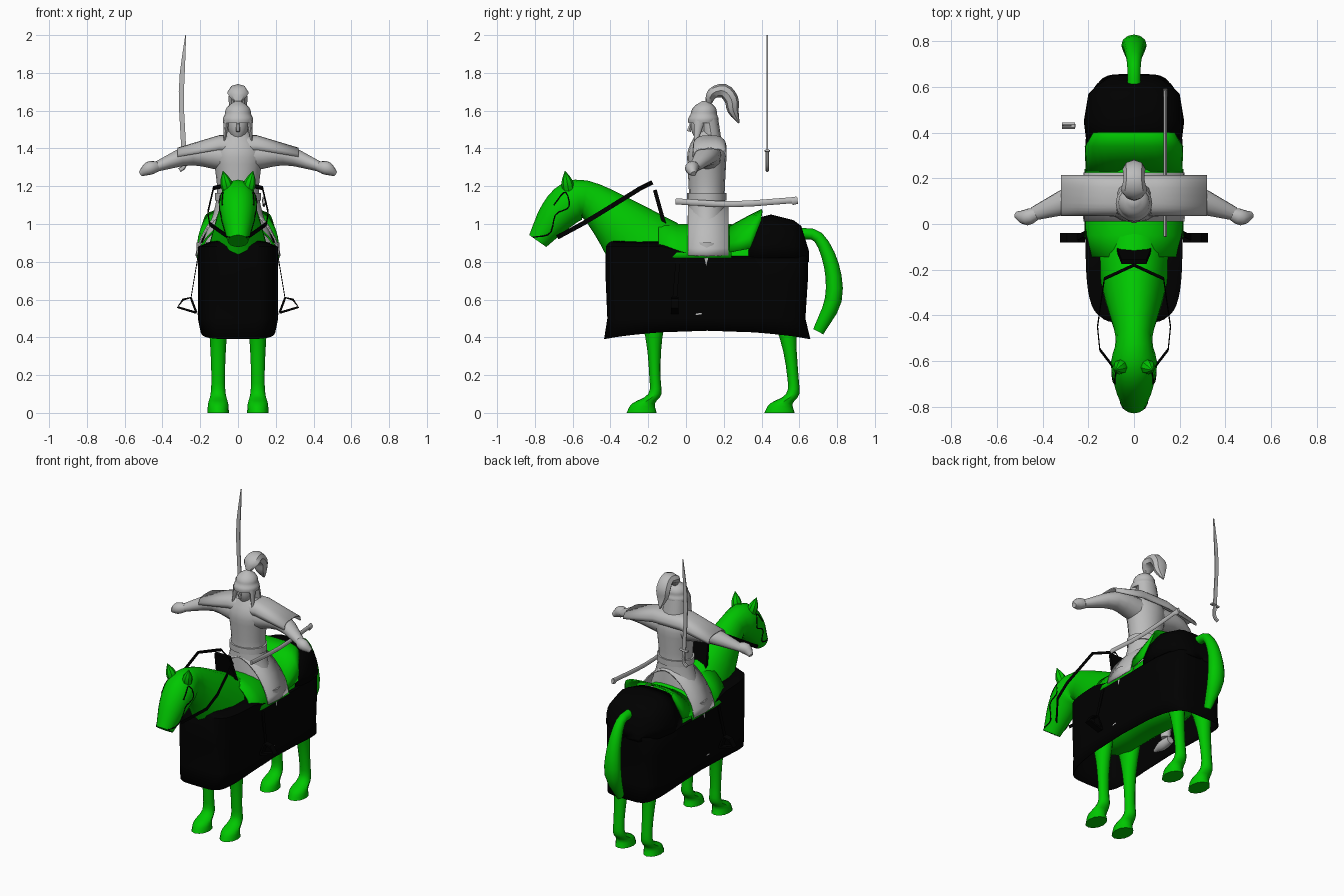
import bpy, bmesh
from math import sin, cos, pi, radians, copysign
from mathutils import Vector
from mathutils.bvhtree import BVHTree

cube = bpy.data.objects.get("Cube")
if cube:
    bpy.data.objects.remove(cube)


def material(name, colour):
    mat = bpy.data.materials.new(name)
    mat.use_nodes = True
    mat.diffuse_color = (*colour, 1)
    mat.node_tree.nodes["Principled BSDF"].inputs["Base Color"].default_value = mat.diffuse_color
    return mat


green = material("bright green", (0, .57, 0))
grey = material("light grey", (.5, .5, .5))
black = material("black", (0, 0, 0))
across_x, across_y, upright = Vector((1, 0, 0)), Vector((0, 1, 0)), Vector((0, 0, 1))
parts = []


def skin(name, mat, rings, closed=True, caps=True, thickness=0):
    """Bridge a list of point rings into one surface."""
    bm = bmesh.new()
    rows = [[bm.verts.new(point) for point in ring] for ring in rings]
    count = len(rows[0])
    for row, following in zip(rows, rows[1:]):
        for i in range(count if closed else count - 1):
            j = (i + 1) % count
            bm.faces.new((row[i], row[j], following[j], following[i]))
    if caps:
        bm.faces.new(rows[0])
        bm.faces.new(rows[-1])
    bmesh.ops.recalc_face_normals(bm, faces=bm.faces)
    mesh = bpy.data.meshes.new(name)
    bm.to_mesh(mesh)
    bm.free()
    mesh.materials.append(mat)
    part = bpy.data.objects.new(name, mesh)
    bpy.context.collection.objects.link(part)
    if thickness:
        part.modifiers.new("thickness", "SOLIDIFY").thickness = thickness
    parts.append(part)
    return part


def along(values, t):
    """Smooth curve through evenly spaced values, t from start to end."""
    last = len(values) - 1
    if last == 0:
        return values[0]
    i = min(int(t * last), last - 1)
    f = t * last - i
    a, b = values[i], values[i + 1]
    before = values[i - 1] if i > 0 else a * 2 - b
    after = values[i + 2] if i + 2 <= last else b * 2 - a
    slope_a, slope_b = (b - before) / 2, (after - a) / 2
    rise = b - a
    return a + slope_a * f + (rise * 3 - slope_a * 2 - slope_b) * f ** 2 + (slope_a + slope_b - rise * 2) * f ** 3


def sweep(name, mat, path, wide, deep=None, x=0, side=1, ref=across_x, level=False, sides=12, steps=0):
    """Sweep an oval, or a rectangle for four sides, along a path of (y, z) or (x, y, z)."""
    deep = deep or wide
    path = [Vector(p) if len(p) == 3 else Vector((x, *p)) for p in path]
    for point in path:
        point.x *= side
    steps = steps or 3 * max(len(path) - 1, len(wide) - 1)
    centres = [along(path, i / steps) for i in range(steps + 1)]
    turn, grow = (pi / 4, 2 ** .5) if sides == 4 else (0, 1)
    rings = []
    for i, centre in enumerate(centres):
        tangent = (centres[min(i + 1, steps)] - centres[max(i - 1, 0)]).normalized()
        tangent = upright if level else tangent
        u = (ref - tangent * ref.dot(tangent)).normalized()
        v = tangent.cross(u)
        w, d = grow * along(wide, i / steps), grow * along(deep, i / steps)
        angles = [turn + 2 * pi * k / sides for k in range(sides)]
        rings.append([centre + u * w * cos(a) + v * d * sin(a) for a in angles])
    return skin(name, mat, rings)


def arch(name, mat, stations, along_x=False, middle=0, segments=14, power=.65):
    """Arched cover, boxier for a low power; stations are position, half width, top, bottom."""
    rings = []
    for position, half, top, bottom in stations:
        ring = []
        for i in range(segments + 1):
            c, s = cos(pi * i / segments), abs(sin(pi * i / segments))
            offset = middle + half * copysign(abs(c) ** power, c)
            z = bottom + (top - bottom) * s ** (power + .1)
            ring.append((position, offset, z) if along_x else (offset, position, z))
        rings.append(ring)
    skin(name, mat, rings, closed=False, caps=False, thickness=.008)


# Horse body, neck with head, and tail
sweep("horse_body", green, [(.6, .78), (.4, .75), (.1, .74), (-.2, .75), (-.4, .78)],
      (.08, .19, .19, .17, .1), (.12, .25, .24, .24, .12), sides=16)
head = sweep("horse_neck_and_head", green,
             [(-.2, .85), (-.35, 1), (-.5, 1.12), (-.6, 1.12), (-.69, 1.04), (-.785, .91)],
             (.16, .12, .08, .1, .09, .055), (.22, .15, .1, .11, .095, .055), sides=16)
sweep("horse_tail", green, [(.6, .95), (.7, .93), (.77, .78), (.78, .6), (.7, .43)],
      (.03, .03, .045, .055, .02), (.03, .03, .04, .045, .03))
head_surface = BVHTree.FromPolygons([v.co for v in head.data.vertices],
                                    [p.vertices for p in head.data.polygons])
cheek_line = [Vector((1, *p)) for p in
              ((-.7, 1.1), (-.64, 1.17), (-.62, 1.09), (-.69, 1.05), (-.72, .95), (-.81, .93))]

for label, side in (("left", 1), ("right", -1)):
    # Horse legs, ending in hooves that reach forward
    for end, toe, hip, hock in (("front", -.235, .06, .065), ("hind", .495, 0, .045)):
        sweep(f"{label}_{end}_leg", green,
              [(toe + hip, .68), (toe + hock, .4), (toe + .07, .2), (toe + .07, .1), (toe + .01, .05), (toe, 0)],
              (.07, .045, .036, .04, .053, .057), (.11, .045, .03, .035, .06, .08),
              x=.105, side=side, level=True)
    sweep(label + "_horse_ear", green, [(.05, -.62, 1.17), (.08, -.64, 1.28)],
          (.03, .03, 0.002), side=side, sides=8)

    # Bridle laid on the head surface, then the rein
    hits = []
    for i in range(19):
        start = along(cheek_line, i / 18)
        start.x = side
        hit = head_surface.ray_cast(start, -side * across_x)[0]
        if hit:
            hits.append(hit)
    sweep(label + "_bridle", black, hits, (.004,), sides=6, steps=len(hits) - 1)
    sweep(label + "_rein", black,
          [(0, -.18, 1.22), (.13, -.24, 1.19), (.16, -.45, 1.06), (.15, -.55, 1), (.05, -.68, .93)],
          (.002,), (.012,), side=side, sides=4, steps=4)

    # Stirrup with its strap
    sweep(label + "_stirrup", black, [(px, -.06, pz) for px, pz in
          ((.22, .53), (.25, .61), (.29, .6), (.32, .56), (.22, .53))],
          (.02,), (.006,), side=side, ref=across_y, sides=4, steps=4)
    sweep(label + "_stirrup_strap", black, [(.21, -.04, .84), (.25, -.06, .6)],
          (.002,), (.012,), side=side, sides=4)

    # Rider leg and boot, almost hidden by the cloth
    sweep(label + "_rider_leg", grey, [(.16, .11, .9), (.17, .1, .55)], (.06, .03), (.07, .03), side=side)
    sweep(label + "_boot", grey, [(.13, .53), (-.02, .515)], (.025, .032, .01), x=.182, side=side)
    # Rider arm, hand and side hair
    sweep(label + "_sleeve", grey, [(.07, .11, 1.36), (.25, .11, 1.365), (.44, .045, 1.3)],
          (.08, .065, .03), (.08, .055, .025), side=side, ref=across_y)
    sweep(label + "_hand", grey, [(.42, .05, 1.305), (.47, .03, 1.295), (.515, .04, 1.265)],
          (.025, .036, .015), side=side, ref=across_y)
    sweep(label + "_hair_lock", grey, [(.06, .07, 1.55), (.075, .05, 1.42)],
          (.015, .004), (.03, .006), side=side, sides=8)

# Horse cloth: a rounded rectangle in plan, with a collar rising to the neck
outline = []
for step in range(48):
    c, s = cos(pi * step / 24), sin(pi * step / 24)
    outline.append((copysign(abs(c) ** .4, c) * .213, copysign(abs(s) ** .4, s) * .535 + .11))
collar, rim, skirt, border, hem = [], [], [], [], []
for x, y in outline:
    chest = y < -.1
    height = .88 if chest else .82
    collar.append((x * .6, y * .95, .915) if chest else (x * .96, y, height + .01))
    rim.append((x, y, height))
    skirt.append((x, y, .7))
    border.append((x, y * .98, .5))
    hem.append((x * .93, y * 1.02, .435 - .15 * (y - .11) ** 2))
skin("horse_cloth", black, [collar, rim, skirt, border, hem], caps=False, thickness=.006)
arch("rump_cover", black, [(.33, .205, 1.02, .82), (.45, .22, 1.05, .82), (.57, .2, 1.02, .82),
                           (.61, .16, .99, .82), (.65, .1, .86, .8), (.65, .01, .81, .8)])

# Saddle blanket, raised rear blanket and pommel
arch("saddle_blanket", green, [(-.145, .2, 1.02, .83), (-.05, .217, 1, .82), (.24, .217, 1, .82)], power=1)
arch("rear_blanket", green, [(.23, .212, .99, .85), (.34, .216, 1.05, .87), (.4, .18, 1.08, 1.02)])
sweep("saddle_pommel", black, [(-.115, 1), (-.165, 1.18)], (.075, .055), (.01,), sides=4)

# Rider robe, its skirt straddling the saddle, belt and shoulder cape
sweep("rider_robe", grey, [(.11, .84), (.11, 1.5)], (.21, .17, .13, .11, .12, .13, .045),
      (.11, .105, .1, .095, .1, .1, .045), level=True, sides=16)
arch("robe_skirt", grey, [(.01, .222, 1.1, .835), (.11, .226, 1.12, .83), (.225, .222, 1.1, .835)], power=1.2)
sweep("belt", grey, [(.11, 1.125), (.11, 1.165)], (.123,), (.104,), level=True, sides=16)
arch("shoulder_cape", grey, [(x, .09, 1.5 - abs(x) * .3, 1.41 - abs(x) * .17) for x in (-.32, -.1, .1, .32)],
     along_x=True, middle=.125)

# Rider head, hair, helmet and plume
sweep("face", grey, [(.085, 1.44), (.09, 1.6)], (.025, .05, .058, .055), (.03, .058, .065, .06), level=True)
sweep("nose", grey, [(.03, 1.55), (.015, 1.49)], (.005, .012), sides=6)
sweep("back_hair", grey, [(.12, 1.56), (.14, 1.43)], (.068, .076), (.05,), level=True)
sweep("helmet", grey, [(.09, 1.535), (.1, 1.65)], (.078, .08, .07, .066, .05, .015), level=True, sides=16)
sweep("plume", grey, [(.115, 1.63), (.14, 1.69), (.2, 1.705), (.24, 1.66), (.25, 1.6), (.28, 1.535)],
      (.01, .055, .045, .05, .04, .004), (.015, .03, .037, .037, .03, .004), sides=8)

# Raised sabre behind the rider, and the scabbard at the hip
sweep("sabre_blade", grey, [(-.277, .43, 2), (-.3, .43, 1.7), (-.287, .43, 1.39)],
      (.003,), (.002, .013, .013, .013), ref=across_y, sides=4)
sweep("sabre_guard", grey, [(-.315, .43, 1.385), (-.258, .43, 1.39)], (.014,), (.007,), ref=across_y, sides=6)
sweep("sabre_handle", grey, [(-.286, .43, 1.39), (-.284, .43, 1.31), (-.31, .43, 1.285)],
      (.01,), (.012,), ref=across_y, sides=8)
sweep("scabbard", grey, [(.137, -.055, 1.12), (.137, .25, 1.105), (.137, .59, 1.128)],
      (.008,), (.016,), sides=8)
sweep("scabbard_tip", grey, [(.137, .56, 1.12), (.137, .59, 1.127)], (.01,), (.02,), sides=8)

# Smooth shading that keeps sharp edges
bpy.ops.object.select_all(action="DESELECT")
for part in parts:
    part.select_set(True)
bpy.context.view_layer.objects.active = parts[0]
bpy.ops.object.shade_smooth_by_angle(angle=radians(40))
